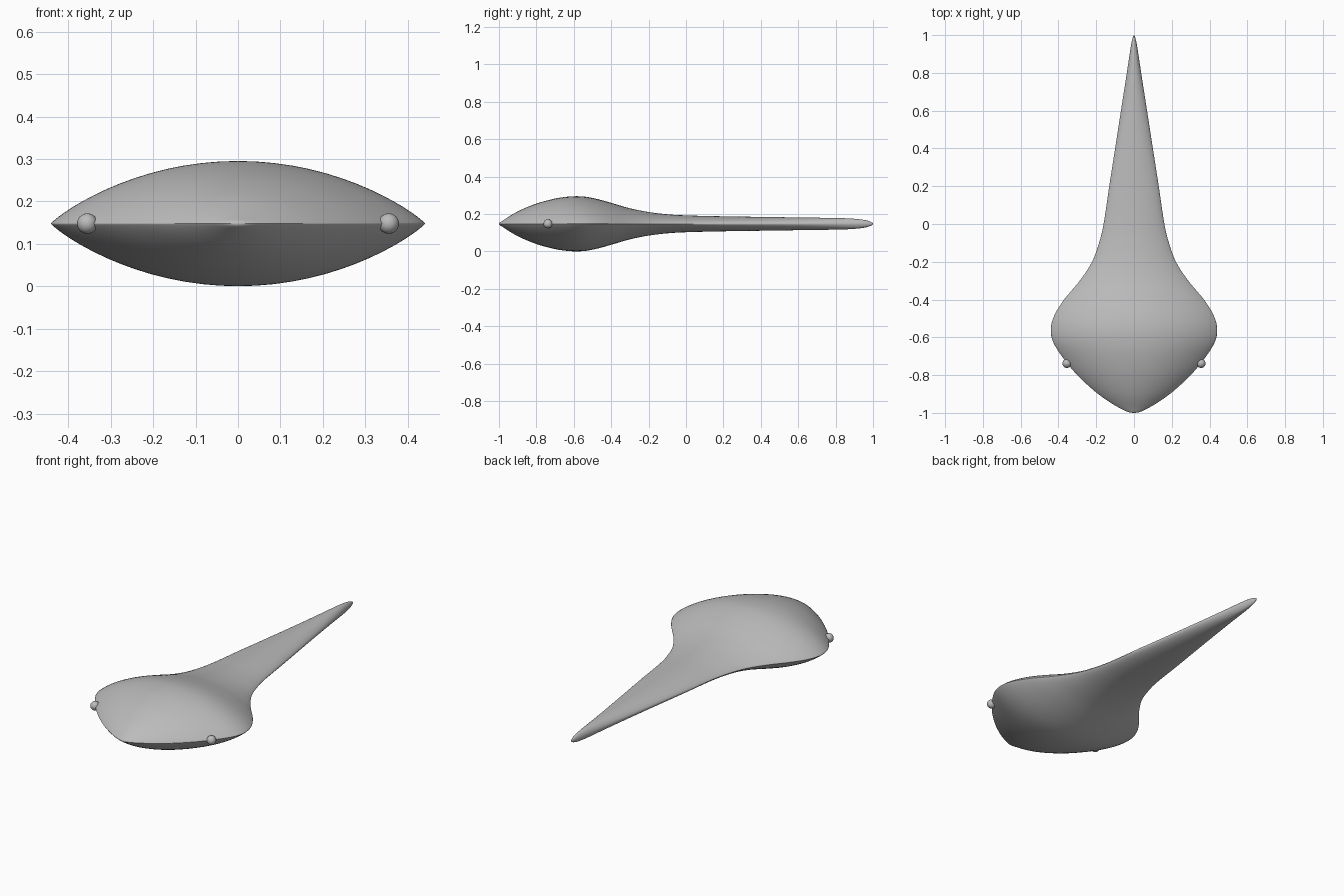
import bpy, bmesh, math
from mathutils import Vector

if "Cube" in bpy.data.objects:
    bpy.data.objects.remove(bpy.data.objects["Cube"])

ZC = 0.148
grey = bpy.data.materials.new("plain grey")
grey.diffuse_color = (0.5, 0.5, 0.5, 1)
grey.use_nodes = True
grey.node_tree.nodes["Principled BSDF"].inputs["Base Color"].default_value = grey.diffuse_color

# stations along the body: y, half width, half height
ST = [(-1, 0, 0), (-.975, .075, .02), (-.90, .19, .066), (-.80, .3, .108),
      (-.70, .382, .135), (-.62, .43, .146), (-.55, .44, .146), (-.48, .42, .134),
      (-.40, .37, .112), (-.30, .287, .083), (-.20, .222, .063), (-.10, .185, .051),
      (0, .161, .045), (.2, .131, .040), (.4, .1, .037), (.6, .069, .034),
      (.8, .038, .031), (.9, .023, .027), (.97, .011, .017), (1, 0, 0)]


def mirror_end(p):
    return Vector((p[0], -p[1], -p[2]))


def smooth_path(points, steps):
    """Catmull-Rom through the stations, mirrored at both ends to round them."""
    P = [mirror_end(points[1])] + [Vector(p) for p in points] + [mirror_end(points[-2])]
    out = []
    for i in range(1, len(P) - 2):
        a, b, c, d = P[i - 1:i + 3]
        for k in range(steps):
            t = k / steps
            out.append(0.5 * (2 * b + (c - a) * t + (2 * a - 5 * b + 4 * c - d) * t * t
                              + (3 * b - a - 3 * c + d) * t ** 3))
    return out[1:]


def finish(bm, name):
    bmesh.ops.recalc_face_normals(bm, faces=bm.faces)
    for f in bm.faces:
        f.smooth = True
    me = bpy.data.meshes.new(name)
    bm.to_mesh(me)
    bm.free()
    me.materials.append(grey)
    ob = bpy.data.objects.new(name, me)
    bpy.context.collection.objects.link(ob)
    return ob


# body and tail: one loft of lens-shaped sections
N = 64
bm = bmesh.new()
rings = []
for y, w, h in smooth_path(ST, 5):
    f = min(max((y + 0.4) / 0.6, 0), 1)
    power = 1.75 - 0.55 * f          # lens on the body, rounder on the tail
    ring = []
    for k in range(N):
        a = 2 * math.pi * k / N
        s = math.sin(a)
        ring.append(bm.verts.new((w * math.cos(a), y,
                                  ZC + h * math.copysign(abs(s) ** power, s))))
    rings.append(ring)
for r, q in zip(rings, rings[1:]):
    for k in range(N):
        j = (k + 1) % N
        bm.faces.new((r[k], r[j], q[j], q[k]))
for ring, y in ((rings[0], -1), (rings[-1], 1)):
    tip = bm.verts.new((0, y, ZC))
    for k in range(N):
        bm.faces.new((ring[k], ring[(k + 1) % N], tip))
# soften the rim of the lens
bmesh.ops.smooth_vert(bm, verts=[v for r in rings[3:-3] for k in (0, 1, N - 1, N // 2 - 1, N // 2, N // 2 + 1)
                                 for v in (r[k],)], factor=0.3,
                      use_axis_x=False, use_axis_y=False, use_axis_z=True)
finish(bm, "body_and_tail")

# eyes
for side, name in ((-1, "left_eye"), (1, "right_eye")):
    bm = bmesh.new()
    bmesh.ops.create_uvsphere(bm, u_segments=24, v_segments=16, radius=0.024)
    ob = finish(bm, name)
    ob.location = (side * 0.355, -0.738, ZC)
